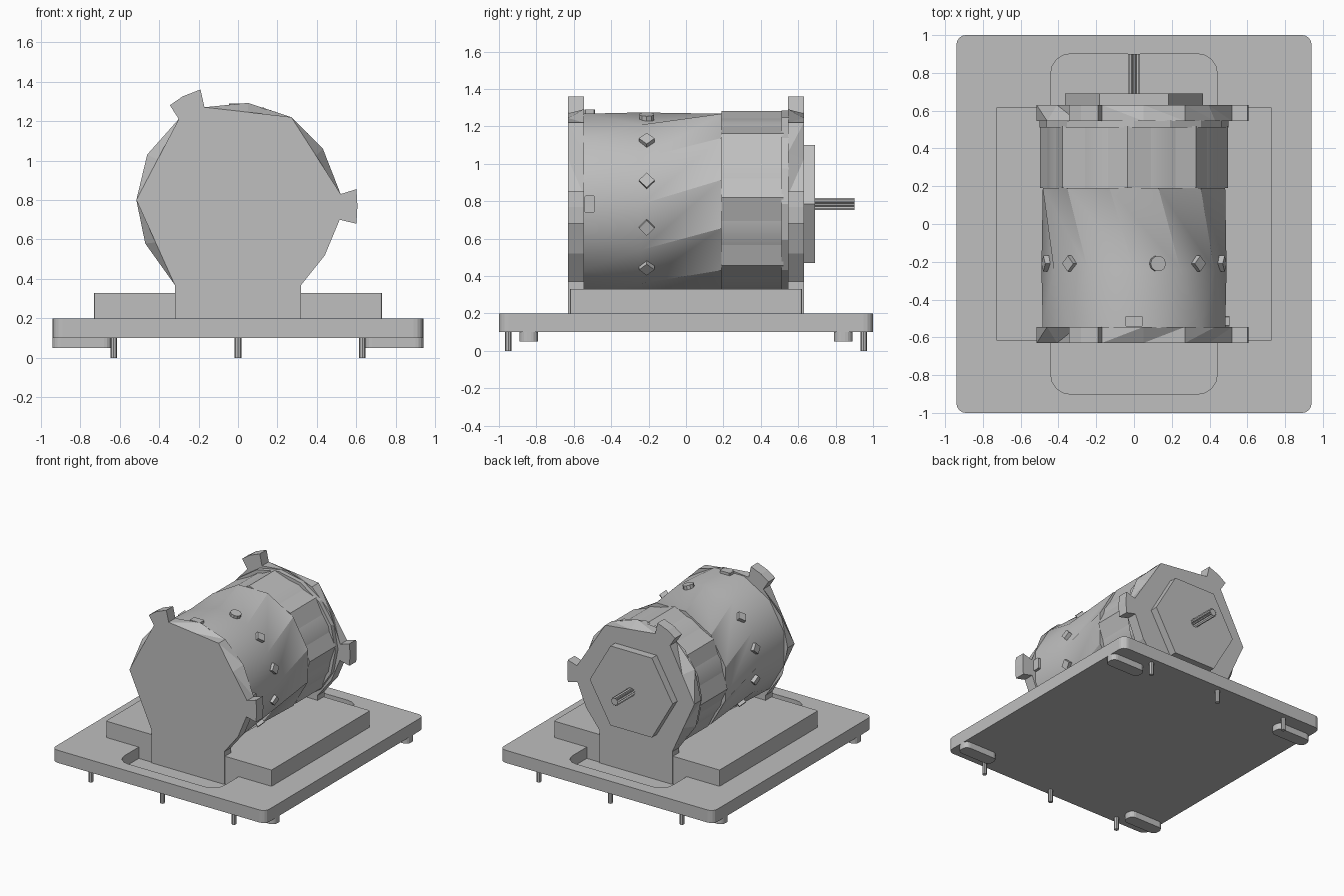
import bpy, bmesh, math
from mathutils import Matrix, Vector

cube = bpy.data.objects.get("Cube")
if cube:
    bpy.data.objects.remove(cube, do_unlink=True)

GREY = (0.52, 0.52, 0.52, 1)
grey = bpy.data.materials.new("plain grey")
grey.use_nodes = True
grey.diffuse_color = GREY
grey.node_tree.nodes["Principled BSDF"].inputs["Base Color"].default_value = GREY

AXIS_Z = 0.785   # height of the motor axis


def loft(name, rings, smooth=None):
    """Join rings of equal point count and cap both ends."""
    bm = bmesh.new()
    loops = [[bm.verts.new(p) for p in ring] for ring in rings]
    n = len(loops[0])
    for a, b in zip(loops, loops[1:]):
        for i in range(n):
            j = (i + 1) % n
            bm.faces.new((a[i], a[j], b[j]))
            bm.faces.new((a[i], b[j], b[i]))
    bm.faces.new(loops[0])
    bm.faces.new(loops[-1])
    bmesh.ops.dissolve_limit(bm, angle_limit=0.001, verts=bm.verts, edges=bm.edges)
    bmesh.ops.recalc_face_normals(bm, faces=bm.faces)
    mesh = bpy.data.meshes.new(name)
    bm.to_mesh(mesh)
    bm.free()
    mesh.materials.append(grey)
    ob = bpy.data.objects.new(name, mesh)
    bpy.context.collection.objects.link(ob)
    if smooth:
        bpy.ops.object.select_all(action='DESELECT')
        ob.select_set(True)
        bpy.context.view_layer.objects.active = ob
        bpy.ops.object.shade_smooth_by_angle(angle=math.radians(smooth))
    return ob


def upright(name, pts, lo, hi):
    return loft(name, [[(x, y, z) for x, y in pts] for z in (lo, hi)])


def circle(r, n, phase=0, cx=0, cy=0):
    steps = [math.radians(phase + 360 * i / n) for i in range(n)]
    return [(cx + r * math.cos(a), cy + r * math.sin(a)) for a in steps]


def rounded(x0, x1, y0, y1, r, seg=4):
    pts = []
    corners = ((x1 - r, y1 - r), (x0 + r, y1 - r), (x0 + r, y0 + r), (x1 - r, y0 + r))
    for k, (cx, cy) in enumerate(corners):
        for i in range(seg + 1):
            a = math.pi / 2 * (k + i / seg)
            pts.append((cx + r * math.cos(a), cy + r * math.sin(a)))
    return pts


def along(pts, y):
    return [(x, y, z) for x, z in pts]


def drum_ring(y, r, n, phase=0):
    return along(circle(r, n, phase, 0, AXIS_Z), y)


# base plate with a pocket under the motor
plate = upright("base_plate", rounded(-0.94, 0.94, -1, 1, 0.05), 0.10, 0.20)
cutter = upright("pocket_cutter", rounded(-0.44, 0.44, -0.9, 0.9, 0.1), 0.11, 0.3)
cutter.hide_render = True
cut = plate.modifiers.new("pocket", 'BOOLEAN')
cut.operation = 'DIFFERENCE'
cut.solver = 'EXACT'
cut.object = cutter
bpy.context.view_layer.objects.active = plate
bpy.ops.object.modifier_apply(modifier="pocket")
bpy.data.objects.remove(cutter, do_unlink=True)

# raised block that carries the motor
upright("support_block", rounded(-0.73, 0.73, -0.62, 0.62, 0.008, 2), 0.105, 0.33)

# feet and pins below the plate
for sy in (-1, 1):
    end = "front" if sy < 0 else "back"
    for sx in (-1, 1):
        side = "left" if sx > 0 else "right"
        xs = sorted((sx * 0.64, sx * 0.94))
        ys = sorted((sy * 0.79, sy * 0.89))
        upright(f"foot_{end}_{side}", rounded(*xs, *ys, 0.04), 0.05, 0.10)
    for i, x in enumerate((-0.63, 0, 0.63)):
        upright(f"pin_{end}_{i + 1}", circle(0.017, 8, 0, x, sy * 0.95), 0, 0.10)

# end plates: full outline inside, coarser outline on the outer face
outline = [(-0.32, 0.11), (-0.32, 0.37), (-0.47, 0.58), (-0.515, 0.80), (-0.46, 1.03),
           (-0.30, 1.21), (-0.345, 1.28), (-0.28, 1.325), (-0.19, 1.36), (-0.17, 1.27),
           (0.05, 1.292), (0.27, 1.22), (0.43, 1.06), (0.52, 0.83), (0.60, 0.855),
           (0.605, 0.77), (0.60, 0.68), (0.515, 0.70), (0.44, 0.52), (0.32, 0.37),
           (0.32, 0.11)]
coarse = list(outline)
for i in (2, 4, 10, 12):
    mid = (Vector(outline[i - 1]) + Vector(outline[i + 1])) / 2
    coarse[i] = tuple(mid)
for name, sy in (("front", -1), ("back", 1)):
    loft(f"{name}_end_plate", [along(coarse, sy * 0.63), along(outline, sy * 0.545)])

# motor drum, faceted back section and thin collar
loft("motor_drum", [drum_ring(-0.55, 0.50, 12, 15), drum_ring(-0.24, 0.49, 12, 0),
                    drum_ring(0.19, 0.50, 12, 15)], smooth=35)
loft("drum_back_section", [drum_ring(0.19, 0.50, 8, 4), drum_ring(0.52, 0.50, 8, 4)])
loft("drum_back_core", [drum_ring(0.18, 0.475, 16), drum_ring(0.52, 0.475, 16)], smooth=35)
loft("drum_collar", [drum_ring(0.51, 0.50, 16), drum_ring(0.55, 0.50, 16)])

# output flange and splined shaft
loft("output_flange", [drum_ring(0.62, 0.365, 6), drum_ring(0.69, 0.365, 6)])
spline = [(r * math.cos(a), AXIS_Z + r * math.sin(a))
          for i in range(24) for r, a in [(0.034 if i % 2 else 0.024, math.tau * i / 24)]]
loft("output_shaft", [along(spline, 0.68), along(spline, 0.90)])


def place_on_drum(ob, y, angle, r):
    """Turn a part made around the origin so its z points out of the drum."""
    turn = Matrix.Rotation(math.radians(90 - angle), 4, 'Y')
    ob.matrix_world = Matrix.Translation((0, y, AXIS_Z)) @ turn @ Matrix.Translation((0, 0, r))


# diamond screw heads around the drum
for i, angle in enumerate((-45, -15, 15, 45, 75, 135, 165, 195, 225)):
    sides = 10 if angle == 75 else 4
    head = upright(f"screw_{i + 1}", circle(0.042, sides), -0.03, 0.012)
    place_on_drum(head, -0.21, angle, 0.485)

# small keys beside the front plate
for i, angle in enumerate((0, 90)):
    key = upright(f"drum_key_{i + 1}", rounded(-0.045, 0.045, -0.028, 0.028, 0.005, 1), -0.04, 0.015)
    place_on_drum(key, -0.515, angle, 0.49)
